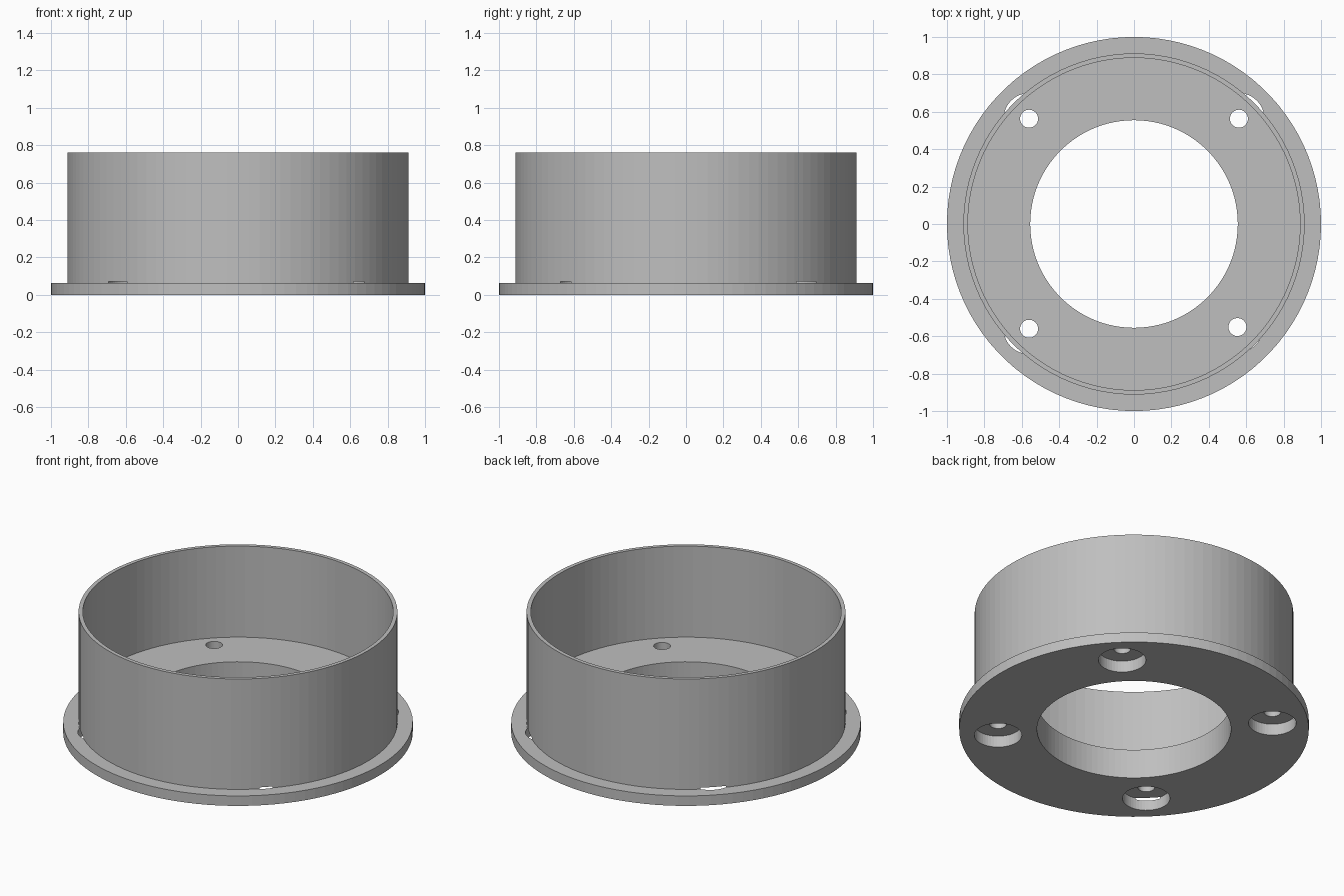
import bpy, bmesh, math

if "Cube" in bpy.data.objects:
    bpy.data.objects.remove(bpy.data.objects["Cube"])

grey = bpy.data.materials.new("plain_grey")
grey.diffuse_color = (0.52, 0.52, 0.52, 1)
grey.use_nodes = True
grey.node_tree.nodes["Principled BSDF"].inputs["Base Color"].default_value = grey.diffuse_color


def lathe(bm, profile, segs, cx=0, cy=0, closed=False):
    """Spin (radius, z) points round a vertical axis; cap the ends if open."""
    rings = [[bm.verts.new((cx + r * math.cos(2 * math.pi * i / segs),
                            cy + r * math.sin(2 * math.pi * i / segs), z))
              for i in range(segs)] for r, z in profile]
    pairs = list(zip(rings, rings[1:]))
    if closed:
        pairs.append((rings[-1], rings[0]))
    else:
        bm.faces.new(rings[0][::-1])
        bm.faces.new(rings[-1])
    for a, b in pairs:
        for i in range(segs):
            j = (i + 1) % segs
            bm.faces.new((a[i], a[j], b[j], b[i]))


def make_object(name, bm):
    bmesh.ops.recalc_face_normals(bm, faces=bm.faces)
    mesh = bpy.data.meshes.new(name)
    bm.to_mesh(mesh)
    bm.free()
    mesh.materials.append(grey)
    obj = bpy.data.objects.new(name, mesh)
    bpy.context.collection.objects.link(obj)
    return obj


# Flange, thin upright wall and thick floor with a central opening
bm = bmesh.new()
lathe(bm, [(0.555, 0), (1, 0), (1, 0.063), (0.912, 0.063), (0.912, 0.76),
           (0.888, 0.76), (0.888, 0.185), (0.555, 0.185)], 100, closed=True)
housing = make_object("flanged_housing", bm)

# Four counterbored screw holes, wide below and narrow above
bm = bmesh.new()
for x, y in [(0.561, 0.563), (-0.561, 0.563), (-0.561, -0.56), (0.553, -0.551)]:
    lathe(bm, [(0.136, -0.1), (0.136, 0.072), (0.048, 0.072), (0.048, 0.4)], 48, x, y)
cutter = make_object("screw_hole_cutter", bm)
cutter.hide_render = True

cut = housing.modifiers.new("screw_holes", 'BOOLEAN')
cut.operation = 'DIFFERENCE'
cut.solver = 'EXACT'
cut.object = cutter
bpy.context.view_layer.objects.active = housing
bpy.ops.object.modifier_apply(modifier=cut.name)
bpy.data.objects.remove(cutter)
